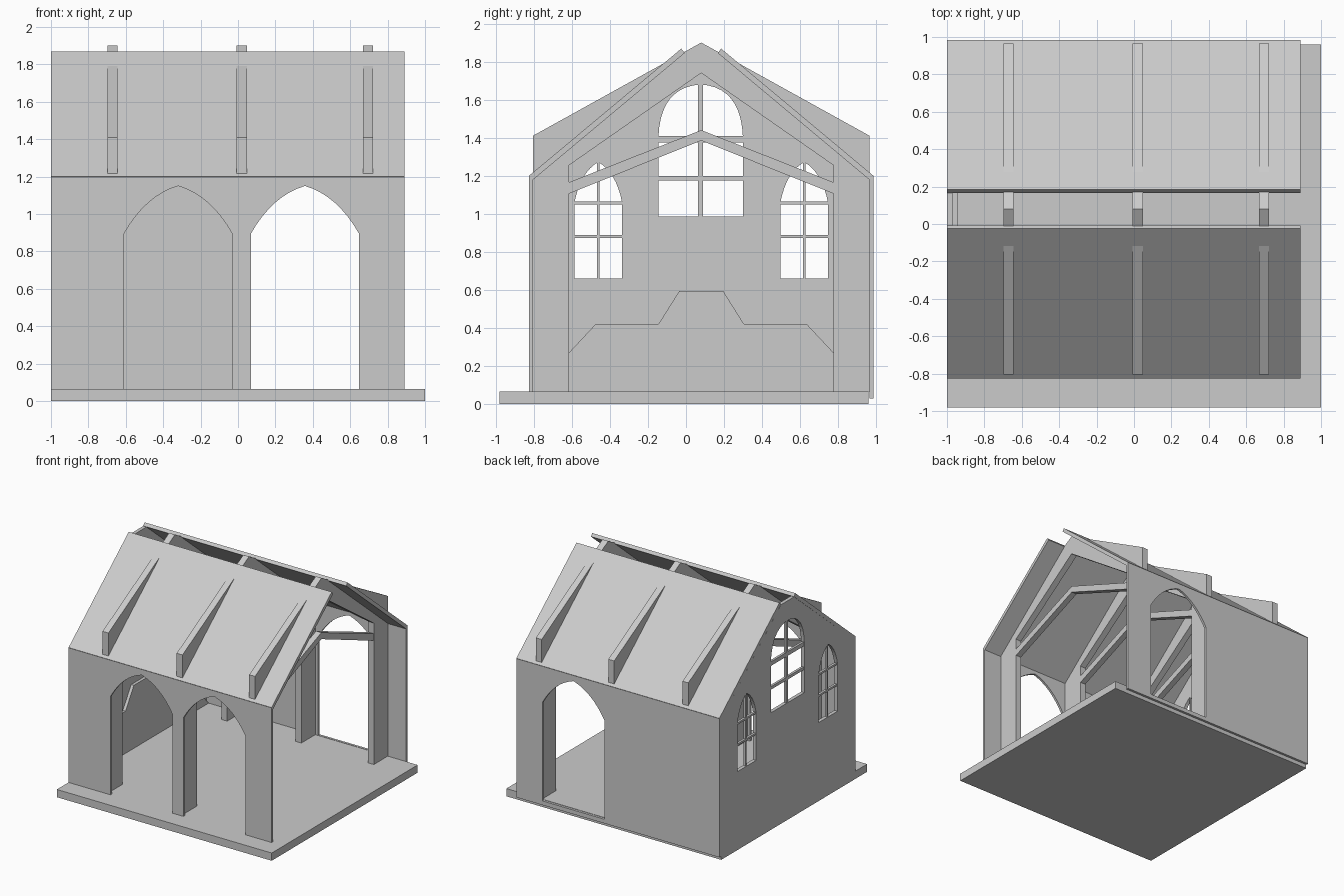
import bpy, bmesh
from mathutils import Matrix, Vector

if "Cube" in bpy.data.objects:
    bpy.data.objects.remove(bpy.data.objects["Cube"])

CY = 0.08                       # y of the ridge line
XZ = Matrix(((1, 0, 0, 0), (0, 0, -1, 0), (0, 1, 0, 0), (0, 0, 0, 1)))   # profile (x, z)
YZ = Matrix(((0, 0, 1, 0), (1, 0, 0, CY), (0, 1, 0, 0), (0, 0, 0, 1)))   # profile (y - CY, z)


def plate(name, loops, a, b, plane):
    """Filled profile (first loop outline, others holes) extruded from a to b."""
    cu = bpy.data.curves.new(name, 'CURVE')
    cu.dimensions, cu.fill_mode, cu.extrude = '2D', 'BOTH', abs(b - a) / 2
    for loop in loops:
        sp = cu.splines.new('POLY')
        sp.points.add(len(loop) - 1)
        for p, (u, v) in zip(sp.points, loop):
            p.co = (u, v, 0, 1)
        sp.use_cyclic_u = True
    tmp = bpy.data.objects.new(name, cu)
    bpy.context.collection.objects.link(tmp)
    dg = bpy.context.evaluated_depsgraph_get()
    me = bpy.data.meshes.new_from_object(tmp.evaluated_get(dg))
    bpy.data.objects.remove(tmp)
    mid = (a + b) / 2
    shift = Vector((mid, 0, 0)) if plane is YZ else Vector((0, mid, 0))
    me.transform(Matrix.Translation(shift) @ plane)
    bm = bmesh.new()
    bm.from_mesh(me)
    bmesh.ops.remove_doubles(bm, verts=bm.verts, dist=1e-5)
    bmesh.ops.recalc_face_normals(bm, faces=bm.faces)
    bm.to_mesh(me)
    bm.free()
    for f in me.polygons:
        f.use_smooth = False
    ob = bpy.data.objects.new(name, me)
    bpy.context.collection.objects.link(ob)
    return ob


def box(name, x0, x1, y0, y1, z0, z1):
    return plate(name, [[(x0, z0), (x1, z0), (x1, z1), (x0, z1)]], y0, y1, XZ)


def arch(c, hw, base, spring, peak, kx, kz, n=8):
    """Arched opening, from its left foot over the peak to its right foot."""
    left = [(-hw, base)]
    for i in range(n + 1):
        t = i / n
        u = -hw * (1 - t) ** 2 - 2 * t * (1 - t) * hw * kx
        v = spring * (1 - t) ** 2 + 2 * t * (1 - t) * (spring + (peak - spring) * kz) + peak * t * t
        left.append((u, v))
    return [(c + u, v) for u, v in left] + [(c - u, v) for u, v in left[-2::-1]]


def mirrored(half):
    return half + [(-u, v) for u, v in reversed(half) if abs(u) > 1e-6]


# floor slab
box("floor_slab", -1, 1, -0.98, 0.96, 0, 0.065)

# front wall with two pointed doorways, back wall with one
door = lambda c: arch(c, 0.289, 0.065, 0.895, 1.15, 0.6, 0.8)
front = [(-1, 1.198), (-1, 0.065)] + door(-0.32) + door(0.358) + [(0.89, 0.065), (0.89, 1.198)]
plate("front_wall", [front], CY - 0.905, CY - 0.885, XZ)
back = [(-1, 1.198), (-1, 0.03), (0.89, 0.03), (0.89, 1.198)]
plate("back_wall", [back, door(0.358)], CY + 0.885, CY + 0.905, XZ)

# gable wall with three windows
gable = mirrored([(-0.885, 0.065), (-0.885, 1.178), (-0.088, 1.843)])
big = arch(-0.003, 0.222, 0.985, 1.405, 1.68, 0.95, 0.95, 10)
small = [arch(s * 0.541, 0.125, 0.66, 1.06, 1.272, 0.75, 0.75) for s in (-1, 1)]
plate("gable_wall", [gable, big] + small, -1, -0.97, YZ)


# window bars
def bar(name, u0, u1, z0, z1):
    box(name, -0.995, -0.975, CY + u0, CY + u1, z0, z1)


bar("big_window_mullion", -0.016, 0.01, 0.98, 1.685)
for z0, z1 in ((1.175, 1.2), (1.375, 1.41)):
    bar("big_window_crossbar", -0.225, 0.219, z0, z1)
for s in (-1, 1):
    c = s * 0.541
    bar("small_window_mullion", c - 0.006, c + 0.006, 0.655, 1.275)
    for z in (0.88, 1.058):
        bar("small_window_crossbar", c - 0.127, c + 0.127, z - 0.008, z + 0.008)

# stepped panel inside the gable wall
step = mirrored([(-0.88, 0.065), (-0.70, 0.265), (-0.555, 0.42), (-0.225, 0.42), (-0.115, 0.595)])
plate("stepped_panel", [step], -0.97, -0.945, YZ)

# roof slopes, open along the ridge
for s, name in ((-1, "front_roof"), (1, "back_roof")):
    prof = [(0.905, 1.2), (0.105, 1.868), (0.087, 1.845), (0.885, 1.178)]
    plate(name, [[(s * u, v) for u, v in prof]], -1, 0.89, YZ)

# portal frames that pierce the roof, each with a scissor tie
outer = [(-0.885, 0.065), (-0.885, 1.41), (0, 1.9), (0.885, 1.41), (0.885, 0.065)]
inner = [(0.695, 0.065), (0.695, 1.255), (0, 1.74), (-0.695, 1.255), (-0.695, 0.065)]
tie = [(-0.71, 1.10), (-0.71, 1.16), (0, 1.44), (0.71, 1.16), (0.71, 1.10), (0, 1.385)]
for x in (-0.67, 0.02, 0.695):
    plate("portal_frame", [outer + inner], x - 0.027, x + 0.027, YZ)
    plate("scissor_tie", [tie], x - 0.025, x + 0.025, YZ)
